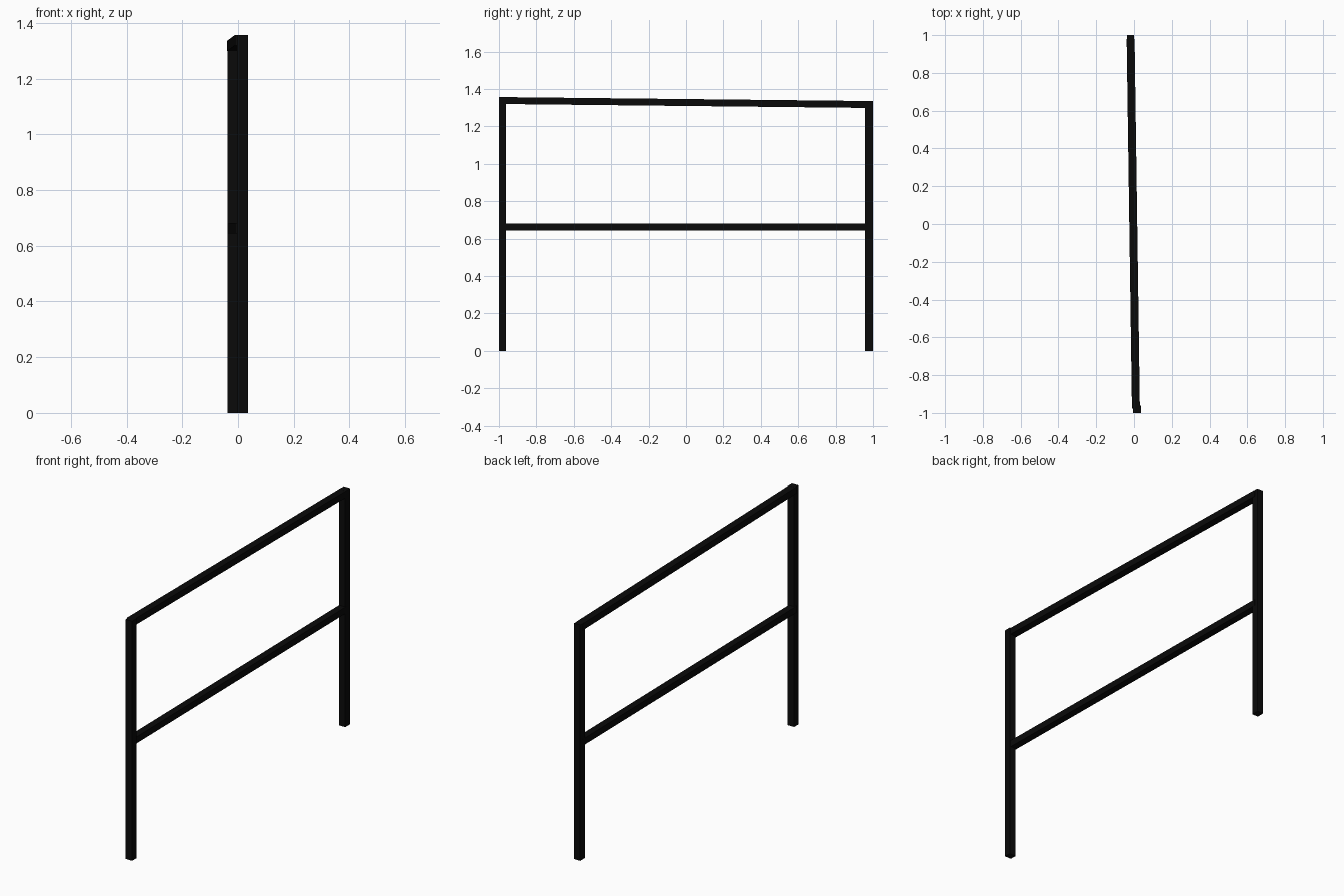
import bpy
import bmesh
from mathutils import Vector

cube = bpy.data.objects.get("Cube")
if cube:
    bpy.data.objects.remove(cube, do_unlink=True)

black = bpy.data.materials.new("black_metal")
black.use_nodes = True
colour = (0.003, 0.003, 0.003, 1)
black.diffuse_color = colour
black.node_tree.nodes["Principled BSDF"].inputs["Base Color"].default_value = colour


def square_bar(name, start, end, width, depth, side, up):
    """Straight bar whose end faces lie in the plane of side and up."""
    bm = bmesh.new()
    rings = []
    for centre in (Vector(start), Vector(end)):
        rings.append([bm.verts.new(centre + Vector(side) * a * width / 2 + Vector(up) * b * depth / 2)
                      for a, b in ((-1, -1), (1, -1), (1, 1), (-1, 1))])
    bm.faces.new(rings[0])
    bm.faces.new(rings[1])
    for i in range(4):
        j = (i + 1) % 4
        bm.faces.new((rings[0][i], rings[0][j], rings[1][j], rings[1][i]))
    bmesh.ops.recalc_face_normals(bm, faces=bm.faces)
    mesh = bpy.data.meshes.new(name)
    bm.to_mesh(mesh)
    bm.free()
    mesh.materials.append(black)
    obj = bpy.data.objects.new(name, mesh)
    bpy.context.collection.objects.link(obj)


X, Y, Z = (1, 0, 0), (0, 1, 0), (0, 0, 1)

# Upright posts
square_bar("front_post", (0.016, -0.981, 0), (0.016, -0.981, 1.357), 0.04, 0.038, X, Y)
square_bar("back_post", (-0.018, 0.979, 0), (-0.018, 0.979, 1.336), 0.038, 0.042, X, Y)

# Rails running between the post centres
square_bar("top_rail", (0.01, -0.978, 1.338), (-0.018, 0.979, 1.317), 0.042, 0.037, X, Z)
square_bar("middle_rail", (0.01, -0.978, 0.663), (-0.018, 0.979, 0.662), 0.04, 0.037, X, Z)
